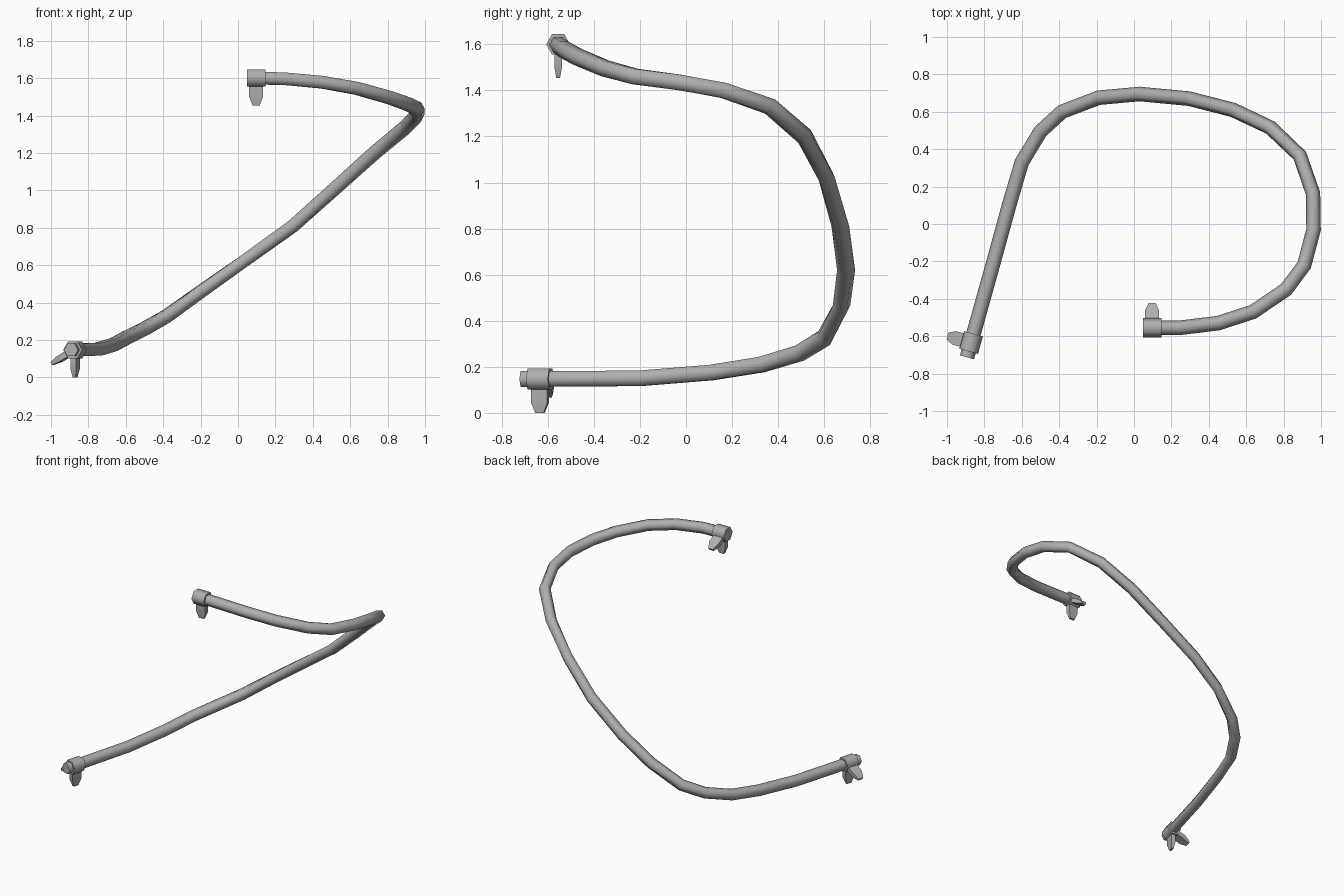
import bpy, bmesh, math
from mathutils import Vector

cube = bpy.data.objects.get("Cube")
if cube:
    bpy.data.objects.remove(cube, do_unlink=True)

# One grey for the whole model
grey = bpy.data.materials.new("rubber_grey")
grey.use_nodes = True
colour = (0.43, 0.43, 0.43, 1)
grey.diffuse_color = colour
grey.node_tree.nodes["Principled BSDF"].inputs["Base Color"].default_value = colour

UP = Vector((0, 0, 1))


def loft(name, rings, sharp_angle):
    """Skin a list of equal rings and cap both ends."""
    bm = bmesh.new()
    loops = [[bm.verts.new(p) for p in ring] for ring in rings]
    n = len(loops[0])
    for a, b in zip(loops, loops[1:]):
        for i in range(n):
            j = (i + 1) % n
            bm.faces.new((a[i], a[j], b[j], b[i]))
    bm.faces.new(loops[0][::-1])
    bm.faces.new(loops[-1])
    bmesh.ops.recalc_face_normals(bm, faces=bm.faces)
    mesh = bpy.data.meshes.new(name)
    bm.to_mesh(mesh)
    bm.free()
    mesh.materials.append(grey)
    mesh.shade_smooth()
    mesh.set_sharp_from_angle(angle=math.radians(sharp_angle))
    obj = bpy.data.objects.new(name, mesh)
    bpy.context.scene.collection.objects.link(obj)
    return obj


def hexagon(centre, axis, radius):
    """Six-sided ring across an axis, with two corners level."""
    side = axis.cross(UP).normalized()
    top = side.cross(axis).normalized()
    ring = []
    for k in range(6):
        a = k * math.pi / 3
        ring.append(centre + radius * (math.cos(a) * side + math.sin(a) * top))
    return ring


# Hose centre line
path = [Vector(p) for p in (
    (-0.893, -0.713, 0.147), (-0.75, -0.2, 0.15), (-0.665, 0.11, 0.175),
    (-0.6, 0.33, 0.21), (-0.5, 0.495, 0.26), (-0.385, 0.6, 0.325),
    (-0.19, 0.675, 0.465), (0.03, 0.695, 0.62), (0.295, 0.67, 0.81),
    (0.53, 0.61, 1.02), (0.73, 0.515, 1.2), (0.887, 0.365, 1.33),
    (0.957, 0.163, 1.4), (0.96, -0.03, 1.435), (0.91, -0.22, 1.46),
    (0.813, -0.35, 1.495), (0.636, -0.47, 1.545), (0.45, -0.53, 1.578),
    (0.245, -0.555, 1.597), (0.055, -0.555, 1.6))]

rings = []
for i, p in enumerate(path):
    before = path[max(i - 1, 0)]
    after = path[min(i + 1, len(path) - 1)]
    axis = (p - before).normalized() + (after - p).normalized()
    rings.append(hexagon(p, axis.normalized(), 0.039))
loft("hose", rings, 65)


def clamp(prefix, centre, outward):
    """Hexagonal collar with two pinch tabs on neighbouring faces."""
    centre, out = Vector(centre), Vector(outward).normalized()
    half = out * 0.049
    loft(prefix + "_clamp_collar",
         [hexagon(centre - half, out, 0.052), hexagon(centre + half, out, 0.052)], 65)
    side = out.cross(UP).normalized()
    for label, angle in (("down", -90), ("side", -30)):
        a = math.radians(angle)
        radial = math.cos(a) * side + math.sin(a) * UP
        across = out.cross(radial)
        # reach from the hose centre, half width, half thickness
        sections = ((0.035, 0.037, 0.016), (0.1, 0.037, 0.016), (0.147, 0.019, 0.008))
        tab = [[centre + radial * r + out * w * u + across * t * v
                for u, v in ((-1, -1), (1, -1), (1, 1), (-1, 1))]
               for r, w, t in sections]
        loft(f"{prefix}_clamp_{label}_tab", tab, 30)


clamp("lower", (-0.871, -0.634, 0.147), (-0.268, -0.963, 0))
clamp("upper", (0.097, -0.555, 1.6), (-1, 0, 0))
